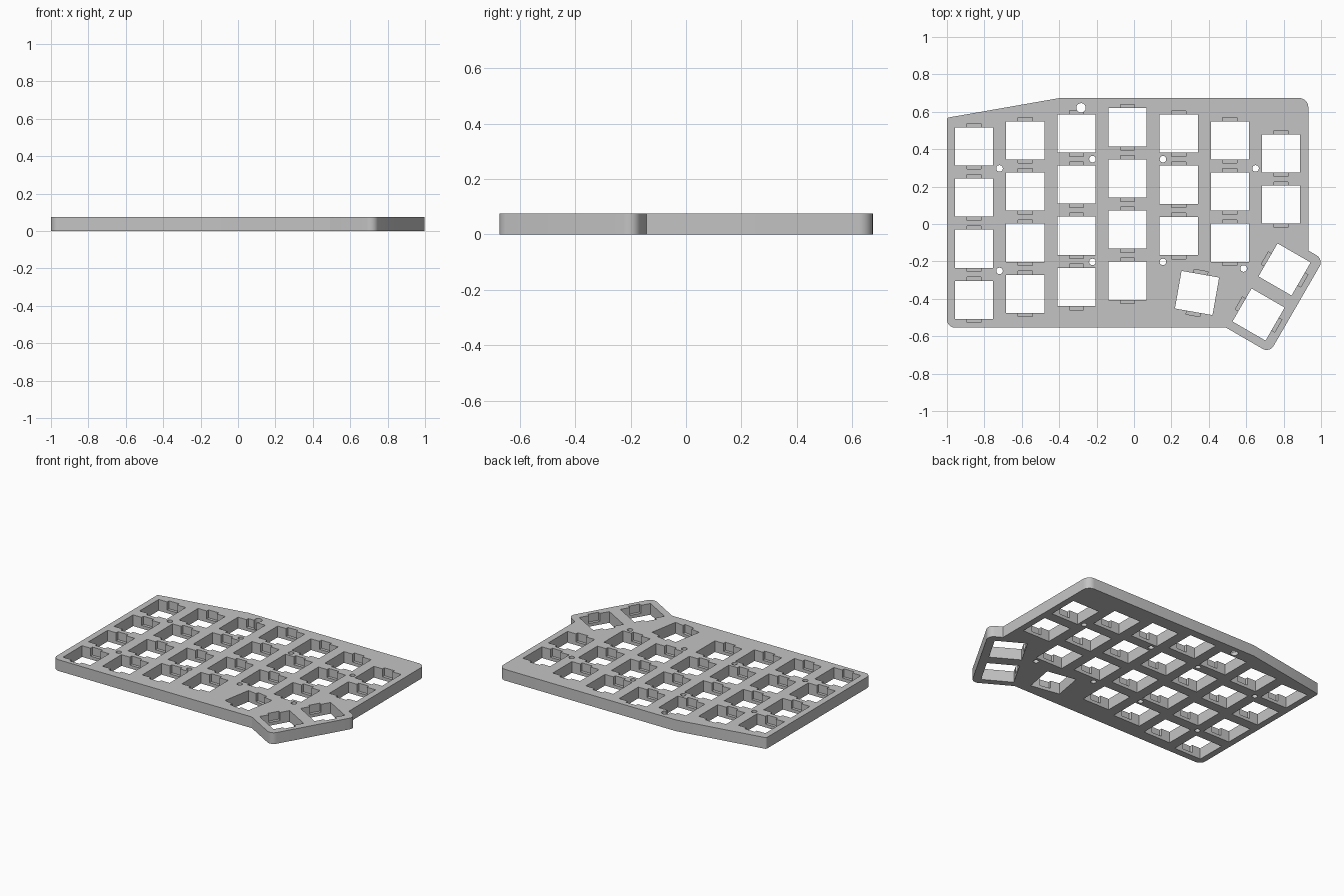
import bpy, bmesh
from math import radians, cos, sin
from mathutils import Matrix, Vector

if "Cube" in bpy.data.objects:
    bpy.data.objects.remove(bpy.data.objects["Cube"])

THICK = 0.076     # plate thickness
LIP = 0.022       # height of the clip ledge left under each notch
KEY = 0.204       # switch opening
PITCH = 0.2735    # key spacing

grey = bpy.data.materials.new("plate grey")
grey.use_nodes = True
COLOUR = (0.55, 0.55, 0.55, 1)
grey.diffuse_color = COLOUR
grey.node_tree.nodes["Principled BSDF"].inputs["Base Color"].default_value = COLOUR


def make_object(name, bm):
    bmesh.ops.recalc_face_normals(bm, faces=bm.faces[:])
    mesh = bpy.data.meshes.new(name)
    bm.to_mesh(mesh)
    bm.free()
    mesh.materials.append(grey)
    ob = bpy.data.objects.new(name, mesh)
    bpy.context.collection.objects.link(ob)
    return ob


def rounded(corners, steps=8):
    """Outline points with each (x, y, radius) corner replaced by an arc."""
    points = []
    for i, (x, y, r) in enumerate(corners):
        here = Vector((x, y))
        if r == 0:
            points.append(here)
            continue
        a = (Vector(corners[i - 1][:2]) - here).normalized()
        b = (Vector(corners[(i + 1) % len(corners)][:2]) - here).normalized()
        half = a.angle(b) / 2
        centre = here + (a + b).normalized() * r / sin(half)
        reach = r * cos(half) / sin(half)
        start, end = here + a * reach - centre, here + b * reach - centre
        for s in range(steps + 1):
            mix = start.slerp(end, s / steps)
            points.append(centre + mix.normalized() * r)
    return points


def add_box(bm, x, y, angle, size, z0, z1):
    m = (Matrix.Translation((x, y, (z0 + z1) / 2)) @ Matrix.Rotation(radians(angle), 4, "Z")
         @ Matrix.Diagonal((size[0], size[1], z1 - z0, 1)))
    bmesh.ops.create_cube(bm, size=1, matrix=m)


# Plate outline, extruded
outline = [(-1, 0.568, 0.012), (-0.395, 0.674, 0), (0.932, 0.674, 0.05),
           (0.932, -0.142, 0), (1.014, -0.189, 0.043), (0.725, -0.689, 0.043),
           (0.492, -0.554, 0), (-1, -0.554, 0.043)]
bm = bmesh.new()
face = bm.faces.new([bm.verts.new((p.x, p.y, 0)) for p in rounded(outline)])
top = bmesh.ops.extrude_face_region(bm, geom=[face])["geom"]
bmesh.ops.translate(bm, vec=(0, 0, THICK),
                    verts=[v for v in top if isinstance(v, bmesh.types.BMVert)])
plate = make_object("keyboard_plate", bm)

# Key positions: staggered columns (top key height, key count), then the thumb keys
columns = [(0.415, 4), (0.447, 4), (0.484, 4), (0.517, 4), (0.483, 3), (0.447, 3), (0.377, 2)]
keys = [(-0.855 + c * PITCH, y - r * PITCH, 0)
        for c, (y, count) in enumerate(columns) for r in range(count)]
keys += [(0.337, -0.369, -10), (0.805, -0.243, 60), (0.666, -0.484, 60)]

# Screw holes, with one larger reset hole
screws = [(-0.719, 0.297), (-0.222, 0.347), (0.155, 0.347), (0.65, 0.297),
          (-0.719, -0.251), (-0.222, -0.203), (0.155, -0.203), (0.586, -0.238)]
holes = [(x, y, 0.0175) for x, y in screws] + [(-0.283, 0.621, 0.025)]

# Cutters: through openings, then the clip notches above the ledge
through, notches = bmesh.new(), bmesh.new()
for x, y, angle in keys:
    add_box(through, x, y, angle, (KEY, KEY), -0.05, THICK + 0.05)
    add_box(notches, x, y, angle, (0.076, KEY + 0.04), LIP, THICK + 0.05)
for x, y, r in holes:
    bmesh.ops.create_cone(through, cap_ends=True, segments=32, radius1=r, radius2=r,
                          depth=0.3, matrix=Matrix.Translation((x, y, THICK / 2)))

bpy.context.view_layer.objects.active = plate
for name, cutter_bm in (("opening_cutter", through), ("notch_cutter", notches)):
    cutter = make_object(name, cutter_bm)
    cutter.hide_render = True
    cut = plate.modifiers.new(name, "BOOLEAN")
    cut.operation, cut.solver, cut.object = "DIFFERENCE", "EXACT", cutter
    bpy.ops.object.modifier_apply(modifier=cut.name)
    bpy.data.objects.remove(cutter)

# Smooth rounded corners, sharp edges elsewhere
bpy.ops.object.select_all(action="DESELECT")
plate.select_set(True)
bpy.ops.object.shade_smooth_by_angle(angle=radians(30))
